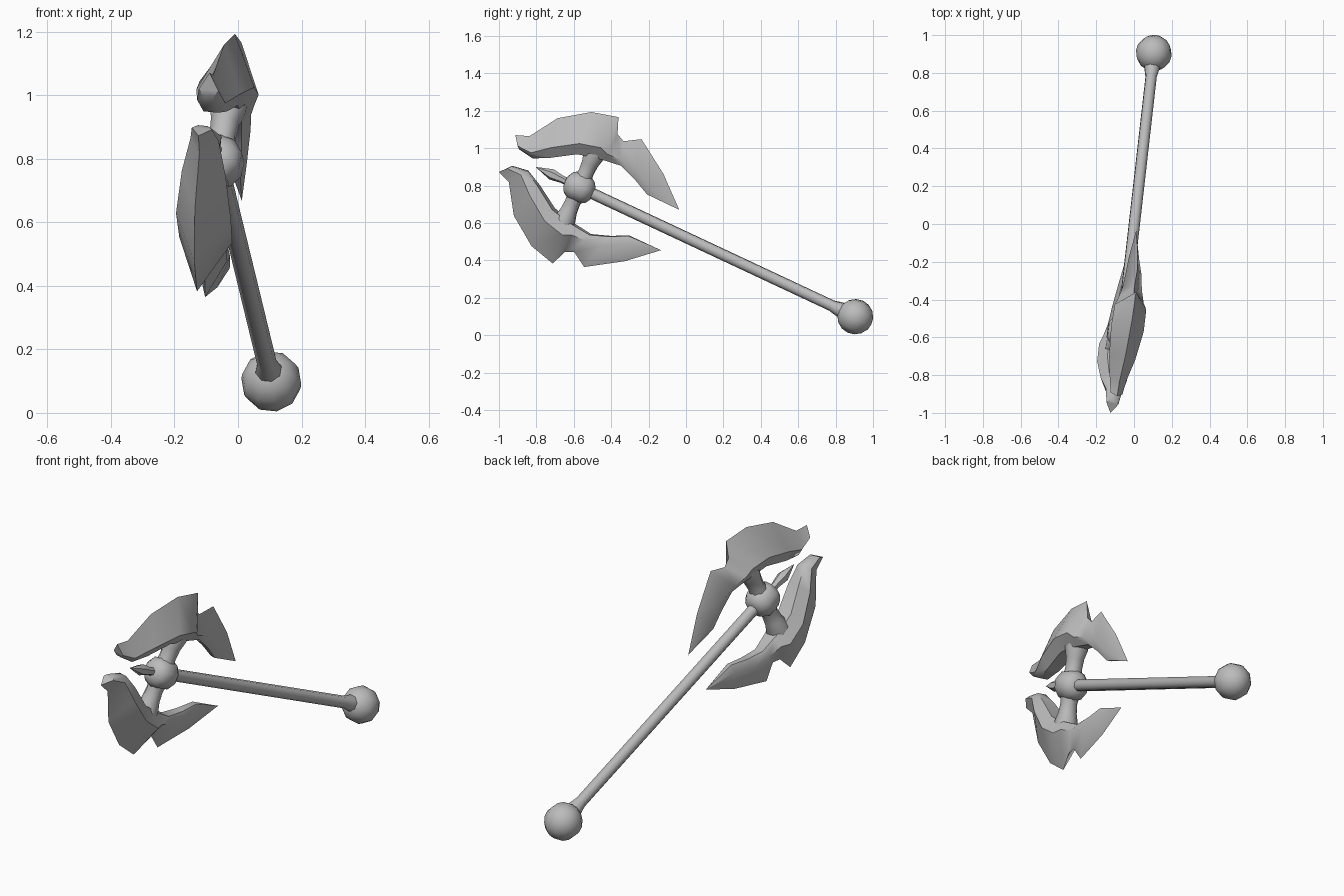
import bpy, bmesh, math
from mathutils import Matrix, Vector

cube = bpy.data.objects.get("Cube")
if cube:
    bpy.data.objects.remove(cube)

metal = bpy.data.materials.new("grey metal")
metal.use_nodes = True
GREY = (0.5, 0.5, 0.5, 1)
metal.diffuse_color = GREY
metal.node_tree.nodes["Principled BSDF"].inputs["Base Color"].default_value = GREY


# Tilted plane of the axe: x follows y and z
def on_plane(y, z):
    return Vector((-0.053 + 0.163 * y + 0.105 * z, y, z))


# Local frame at the hub: X along the shaft to the spike, Y across, Z to the upper blade
hub_center = on_plane(-0.57, 0.79)
pommel_center = on_plane(0.905, 0.099)
along = (hub_center - pommel_center).normalized()
across = Vector((1, -0.163, -0.105)).normalized()
up = along.cross(across)
frame = Matrix((along, across, up)).transposed().to_4x4()
frame.translation = hub_center
to_local = frame.inverted()
length = (hub_center - pommel_center).length


def finish(name, bm, angle=40, mirror=False):
    bmesh.ops.remove_doubles(bm, verts=bm.verts, dist=0.0005)
    bmesh.ops.recalc_face_normals(bm, faces=bm.faces)
    mesh = bpy.data.meshes.new(name)
    bm.to_mesh(mesh)
    bm.free()
    obj = bpy.data.objects.new(name, mesh)
    bpy.context.collection.objects.link(obj)
    obj.matrix_world = frame
    mesh.materials.append(metal)
    bpy.ops.object.select_all(action="DESELECT")
    obj.select_set(True)
    bpy.context.view_layer.objects.active = obj
    bpy.ops.object.shade_smooth_by_angle(angle=math.radians(angle))
    if mirror:
        mod = obj.modifiers.new("mirror", "MIRROR")
        mod.use_axis = (False, False, True)
        mod.use_mirror_merge = False
    return obj


# Skin a list of equal vertex rings, capping both ends
def skin(rings):
    bm = bmesh.new()
    rows = [[bm.verts.new(p) for p in ring] for ring in rings]
    n = len(rows[0])
    for a, b in zip(rows, rows[1:]):
        for i in range(n):
            j = (i + 1) % n
            bm.faces.new((a[i], a[j], b[j], b[i]))
    bm.faces.new(rows[0])
    bm.faces.new(rows[-1][::-1])
    return bm


# Turned part: profile of (position, radius) around local X or Z
def turned(name, profile, sides=8, axis="X", angle=50, mirror=False):
    rings = []
    for pos, r in profile:
        ring = []
        for i in range(sides):
            t = math.tau * (i + 0.5) / sides
            c, s = r * math.cos(t), r * math.sin(t)
            ring.append((pos, c, s) if axis == "X" else (c, s, pos))
        rings.append(ring)
    return finish(name, skin(rings), angle, mirror)


# Shaft with flared end, hub, spike and necks
turned("shaft", [(-length + 0.06, 0.042), (-length + 0.09, 0.042),
                 (-length + 0.14, 0.031), (0, 0.031)], 8)
turned("hub", [(-0.08, 0.035), (-0.065, 0.06), (-0.035, 0.08), (0.035, 0.08),
               (0.065, 0.06), (0.08, 0.03)], 10)
turned("front_spike", [(0.05, 0.024), (0.1, 0.02), (0.165, 0.03), (0.258, 0.0006)], 6)
turned("blade_necks", [(0.04, 0.05), (0.09, 0.043), (0.14, 0.047), (0.19, 0.06),
                       (0.22, 0.06)], 8, "Z", mirror=True)

# Pommel ball
bm = bmesh.new()
bmesh.ops.create_uvsphere(bm, u_segments=10, v_segments=8, radius=0.096,
                          matrix=Matrix.Translation((-length, 0, 0)) @ Matrix.Rotation(math.pi / 2, 4, "Y"))
finish("pommel", bm, 60)

# Blade stations: cutting edge (y, z), inner edge (y, z), half thickness
stations = [
    ((-0.912, 1.07), (-0.89, 0.995), 0.032),
    ((-0.837, 1.064), (-0.816, 0.947), 0.045),
    ((-0.687, 1.16), (-0.719, 0.952), 0.07),
    ((-0.505, 1.193), (-0.575, 0.972), 0.088),
    ((-0.361, 1.166), (-0.47, 0.95), 0.085),
    ((-0.366, 1.075), (-0.425, 0.936), 0.07),
    ((-0.334, 1.037), (-0.345, 0.909), 0.052),
    ((-0.238, 1.048), (-0.27, 0.834), 0.042),
    ((-0.12, 0.861), (-0.206, 0.754), 0.028),
    ((-0.035, 0.668), (-0.038, 0.672), 0.001),
]
rings = []
for edge, inner, half in stations:
    a, c = to_local @ on_plane(*edge), to_local @ on_plane(*inner)
    ridge = a.lerp(c, 0.72)
    side = Vector((0, half, 0))
    rings.append([a, ridge + side, c + side * 0.5, c - side * 0.5, ridge - side])
finish("blades", skin(rings), 50, mirror=True)
